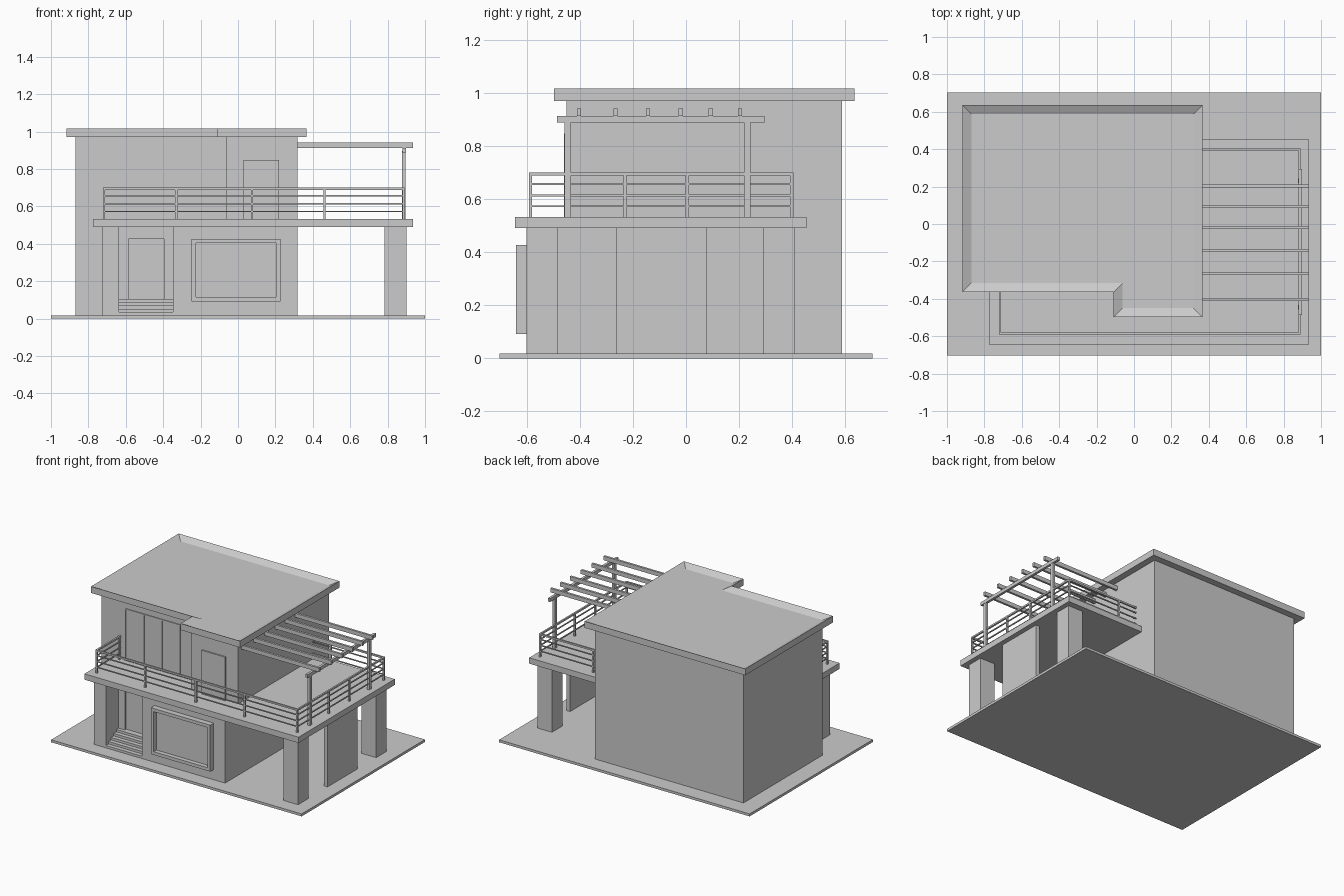
import bpy, bmesh

if "Cube" in bpy.data.objects:
    bpy.data.objects.remove(bpy.data.objects["Cube"])


def finish(name, bm):
    bmesh.ops.recalc_face_normals(bm, faces=bm.faces)
    me = bpy.data.meshes.new(name)
    bm.to_mesh(me)
    bm.free()
    ob = bpy.data.objects.new(name, me)
    bpy.context.collection.objects.link(ob)
    return ob


def add_box(bm, x0, x1, y0, y1, z0, z1):
    vs = bmesh.ops.create_cube(bm, size=1)["verts"]
    for v in vs:
        v.co = (x1 if v.co.x > 0 else x0, y1 if v.co.y > 0 else y0, z1 if v.co.z > 0 else z0)


def boxes(name, items):
    bm = bmesh.new()
    for b in items:
        add_box(bm, *b)
    return finish(name, bm)


def prism(name, pts, z0, z1, rim=0, sink=0):
    """Extruded outline, optionally with a sunken top inside a rim."""
    bm = bmesh.new()
    base = bm.faces.new([bm.verts.new((x, y, z0)) for x, y in pts])
    ext = bmesh.ops.extrude_face_region(bm, geom=[base], use_keep_orig=True)["geom"]
    for v in ext:
        if isinstance(v, bmesh.types.BMVert):
            v.co.z = z1
    bmesh.ops.recalc_face_normals(bm, faces=bm.faces)
    if rim:
        top = max(bm.faces, key=lambda f: f.calc_center_median().z)
        bmesh.ops.inset_region(bm, faces=[top], thickness=rim, use_even_offset=True)
        for v in top.verts:
            v.co.z -= sink
    return finish(name, bm)


def frame(x0, x1, y0, y1, z0, z1, t):
    """Four bars around a rectangle facing the front."""
    return [(x0, x0 + t, y0, y1, z0, z1), (x1 - t, x1, y0, y1, z0, z1),
            (x0 + t, x1 - t, y0, y1, z0, z0 + t), (x0 + t, x1 - t, y0, y1, z1 - t, z1)]


def ell(o):
    """House outline grown outward by o."""
    l, r, s = -.87 - o, .317 + o, -.062 - o
    return [(l, -.316 - o), (s, -.316 - o), (s, -.45 - o), (r, -.45 - o), (r, .587 + o), (l, .587 + o)]


# Base, house body, roof
boxes("base_slab", [(-1, 1, -.703, .703, 0, .018)])
prism("house_body", ell(0), .018, .975)
prism("roof", ell(.048), .97, 1.017, rim=.048, sink=.025)

# Ground floor front with entrance recess
boxes("front_walls", [(-.728, -.635, -.6, -.31, .018, .49),
                      (-.347, .317, -.6, -.31, .018, .49),
                      (-.635, -.347, -.44, -.31, .018, .49)])
boxes("entrance_steps", [(-.635, -.347, -.6 + i * .03, -.44, .018, .035 + i * .0175) for i in range(5)])
boxes("entrance_door_frame", [(-.635, -.585, -.455, -.43, .1, .49), (-.395, -.347, -.455, -.43, .1, .49),
                              (-.585, -.395, -.455, -.43, .425, .49)])
boxes("front_window_frame", frame(-.248, .226, -.64, -.595, .092, .427, .023))
boxes("front_window_pane", [(-.225, .203, -.608, -.595, .115, .404)])

# Balcony and supports
boxes("balcony_slab", [(-.775, .935, -.645, .453, .49, .532)])
boxes("balcony_pillars", [(.783, .9, -.6, -.483, .018, .49), (.783, .9, .29, .41, .018, .49)])
boxes("carport_panel", [(.87, .9, -.263, .08, .018, .49)])

# Upper floor glazing and door
w = .145
boxes("sliding_doors", [b for i in range(4)
                        for b in frame(-.68 + i * w, -.68 + (i + 1) * w, -.322, -.31, .532, .905, .008)])
boxes("upper_door", [(.03, .22, -.46, -.44, .532, .847)])

# Railing
L, R, F, B = -.717, .885, -.586, .398
p = .006
posts = [(x, F) for x in (L, -.33, .075, .463, R)]
posts += [(R, y) for y in (-.23, .005, B)] + [(.463, B), (L, -.33)]
boxes("railing_posts", [(x - p, x + p, y - p, y + p, .53, .695) for x, y in posts])
bars = []
for z, t in ((.694, .006), (.657, .0035), (.614, .0035), (.573, .0035)):
    for x0, x1, y0, y1 in ((L, R, F, F), (R, R, F, B), (.31, R, B, B), (L, L, F, -.31)):
        bars.append((x0 - t, x1 + t, y0 - t, y1 + t, z - t, z + t))
boxes("railing_bars", bars)

# Pergola
boxes("pergola_posts", [(.877, .895, y - .012, y + .012, .53, .895) for y in (-.446, .231)])
boxes("pergola_beam", [(.879, .897, -.486, .295, .888, .912)])
boxes("pergola_rafters", [(.31, .935, y - .008, y + .008, .912, .941)
                          for y in (-.403, -.266, -.143, -.02, .093, .203)])
